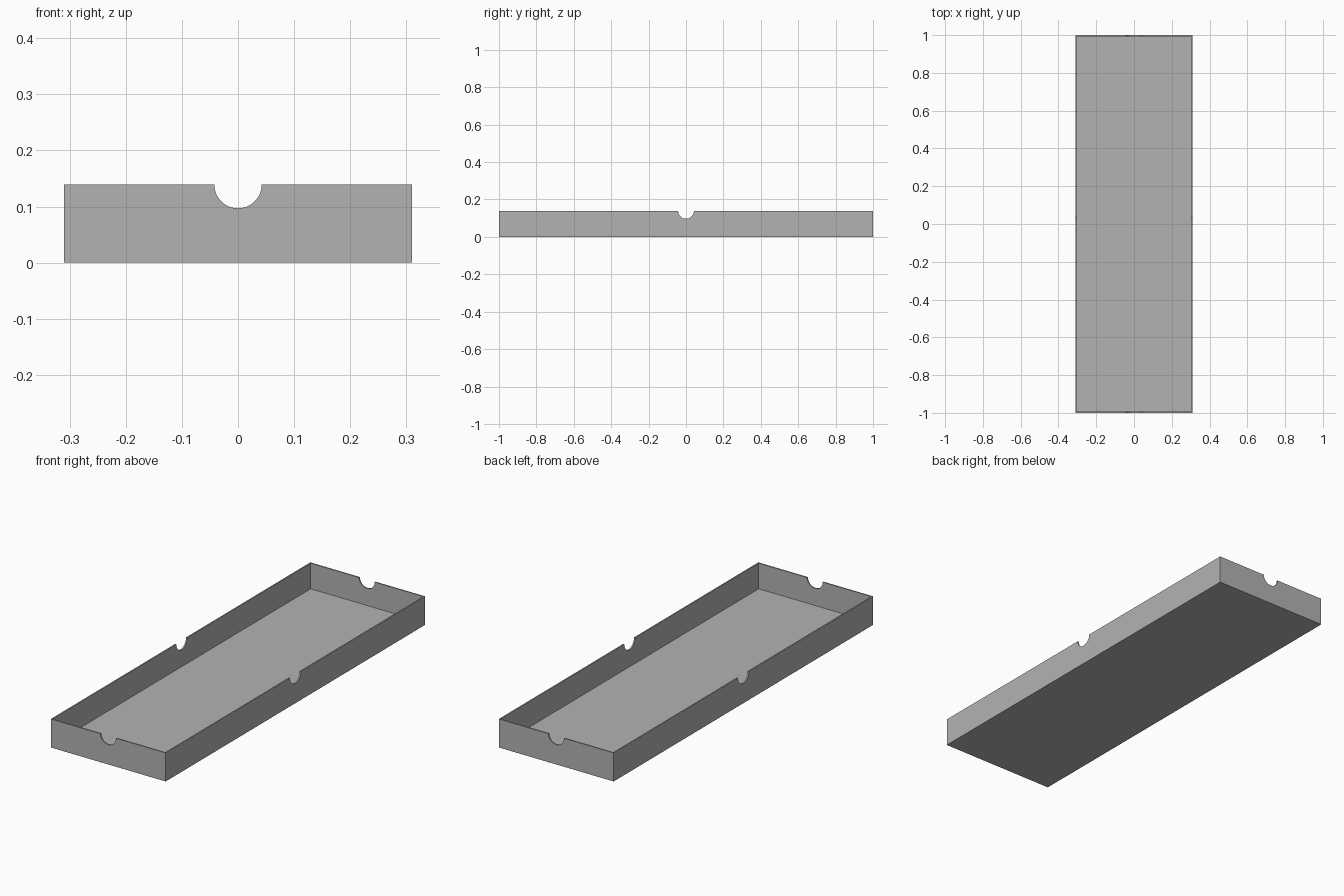
import bpy
import bmesh
from math import pi
from mathutils import Matrix, Vector

cube = bpy.data.objects.get("Cube")
if cube:
    bpy.data.objects.remove(cube, do_unlink=True)

WIDTH, LENGTH, HEIGHT = 0.62, 2.0, 0.139
WALL, FLOOR = 0.0065, 0.014
NOTCH_RADIUS = 0.042

grey = bpy.data.materials.new("light_grey")
grey.use_nodes = True
colour = (0.45, 0.45, 0.45, 1)
grey.diffuse_color = colour
grey.node_tree.nodes["Principled BSDF"].inputs["Base Color"].default_value = colour


def make_object(name, bm):
    mesh = bpy.data.meshes.new(name)
    bm.to_mesh(mesh)
    bm.free()
    mesh.materials.append(grey)
    obj = bpy.data.objects.new(name, mesh)
    bpy.context.collection.objects.link(obj)
    return obj


# Open tray: a box whose top is inset to the wall thickness and pushed down
bm = bmesh.new()
bmesh.ops.create_cube(bm, size=1, matrix=Matrix.Translation((0, 0, HEIGHT / 2))
                      @ Matrix.Diagonal((WIDTH, LENGTH, HEIGHT, 1)))
top = max(bm.faces, key=lambda f: f.calc_center_median().z)
bmesh.ops.inset_region(bm, faces=[top], thickness=WALL, use_even_offset=True)
rim = list(top.edges)
walls = bmesh.ops.extrude_face_region(bm, geom=[top])["geom"]
floor_verts = [v for v in walls if isinstance(v, bmesh.types.BMVert)]
bmesh.ops.translate(bm, verts=floor_verts, vec=Vector((0, 0, FLOOR - HEIGHT)))
if top.is_valid:
    bmesh.ops.delete(bm, geom=[top], context="FACES_ONLY")
bmesh.ops.recalc_face_normals(bm, faces=bm.faces)
tray = make_object("tray", bm)

# Half-round finger notches through the middle of all four walls
for name, axis, depth in (("end_notch", "X", LENGTH), ("side_notch", "Y", WIDTH)):
    bm = bmesh.new()
    bmesh.ops.create_cone(bm, cap_ends=True, segments=48, radius1=NOTCH_RADIUS,
                          radius2=NOTCH_RADIUS, depth=depth + 0.1,
                          matrix=Matrix.Translation((0, 0, HEIGHT))
                          @ Matrix.Rotation(pi / 2, 4, axis))
    cutter = make_object(name + "_cutter", bm)
    cutter.hide_render = True
    cut = tray.modifiers.new(name, "BOOLEAN")
    cut.operation = "DIFFERENCE"
    cut.solver = "EXACT"
    cut.object = cutter
    bpy.context.view_layer.objects.active = tray
    bpy.ops.object.modifier_apply(modifier=name)
    bpy.data.objects.remove(cutter, do_unlink=True)

# Smooth notch curves, crisp box edges
bpy.ops.object.select_all(action="DESELECT")
tray.select_set(True)
bpy.context.view_layer.objects.active = tray
bpy.ops.object.shade_smooth_by_angle(angle=pi / 6)
